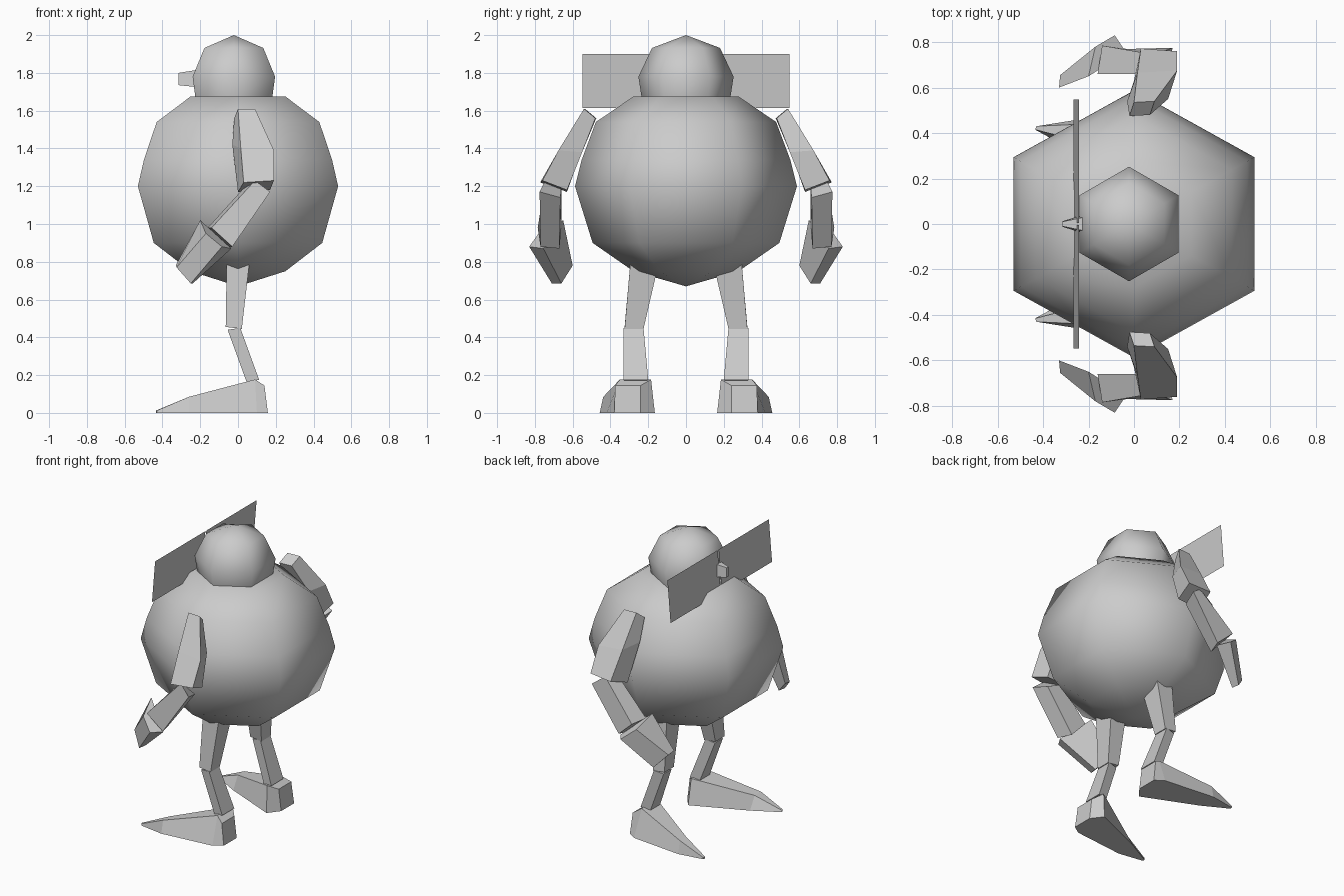
import bpy, bmesh, math

grey = bpy.data.materials.new("plain grey")
grey.diffuse_color = (0.6, 0.6, 0.6, 1)


def finish(name, bm, smooth=False):
    bmesh.ops.recalc_face_normals(bm, faces=bm.faces)
    for f in bm.faces:
        f.smooth = smooth
    me = bpy.data.meshes.new(name)
    bm.to_mesh(me)
    bm.free()
    me.materials.append(grey)
    ob = bpy.data.objects.new(name, me)
    bpy.context.collection.objects.link(ob)
    return ob


def loft(name, rings, side=1):
    """Skin a list of equal-length rings and cap both ends; side flips y."""
    bm = bmesh.new()
    loops = [[bm.verts.new((x, y * side, z)) for x, y, z in r] for r in rings]
    n = len(loops[0])
    for a, b in zip(loops, loops[1:]):
        for i in range(n):
            j = (i + 1) % n
            bm.faces.new((a[i], a[j], b[j], b[i]))
    bm.faces.new(loops[0])
    bm.faces.new(loops[-1])
    return finish(name, bm)


def hex_ball(name, cx, rows, sy=1.0):
    """Six-sided smooth ball from (radius, z) rows; radius 0 is a pole."""
    bm = bmesh.new()
    loops = []
    for r, z in rows:
        if r == 0:
            v = bm.verts.new((cx, 0, z))
            loops.append([v] * 6)
        else:
            angs = [math.radians(30 + 60 * k) for k in range(6)]
            loops.append([bm.verts.new((cx + r * math.cos(a), sy * r * math.sin(a), z))
                          for a in angs])
    for a, b in zip(loops, loops[1:]):
        for i in range(6):
            j = (i + 1) % 6
            bm.faces.new(list(dict.fromkeys((a[i], a[j], b[j], b[i]))))
    return finish(name, bm, smooth=True)


# round body and head
hex_ball("body", 0, [(0, .67), (.29, .75), (.515, .9), (.612, 1.2), (.575, 1.34),
                     (.497, 1.54), (.29, 1.675), (0, 1.675)], sy=.96)
hex_ball("head", -.022, [(.235, 1.67), (.252, 1.78), (.18, 1.932), (0, 2.0)])

# small nose
loft("nose", [[(-.22, -.042, 1.725), (-.22, .042, 1.725), (-.22, .03, 1.815), (-.22, -.03, 1.815)],
              [(-.315, -.012, 1.735), (-.315, .012, 1.735), (-.315, .01, 1.8), (-.315, -.01, 1.8)]])

for side, tag in ((-1, "left"), (1, "right")):
    # thin flat whisker panel, leaning slightly
    bm = bmesh.new()
    bm.faces.new([bm.verts.new((x, side * y, z)) for x, y, z in (
        (-.267, .005, 1.615), (-.267, .548, 1.615), (-.243, .548, 1.9), (-.243, .005, 1.9))])
    finish(tag + "_whisker_panel", bm)

    # arm: upper arm, forearm, hand
    loft(tag + "_upper_arm", [
        [(.09, .54, 1.61), (0, .535, 1.61), (-.02, .475, 1.56), (.07, .48, 1.56)],
        [(.19, .675, 1.39), (.015, .665, 1.4), (-.03, .54, 1.42), (.15, .55, 1.38)],
        [(.19, .76, 1.23), (.03, .772, 1.22), (0, .63, 1.17), (.17, .63, 1.18)]], side)
    loft(tag + "_forearm", [
        [(.03, .66, 1.19), (.09, .745, 1.23), (.17, .775, 1.17), (.14, .665, 1.14)],
        [(-.16, .66, .98), (-.14, .785, .98), (-.03, .77, .88), (-.06, .67, .87)]], side)
    loft(tag + "_hand", [
        [(-.2, .65, 1.02), (-.17, .78, .95), (-.085, .83, .88), (-.035, .755, .87)],
        [(-.33, .6, .78), (-.325, .655, .77), (-.25, .71, .685), (-.24, .66, .685)]], side)

    # leg: thigh, shin, foot
    loft(tag + "_thigh", [
        [(-.06, .145, .79), (.06, .145, .79), (.06, .295, .79), (-.06, .295, .79)],
        [(-.065, .225, .455), (.02, .225, .445), (.02, .325, .445), (-.065, .325, .455)]], side)
    loft(tag + "_shin", [
        [(-.055, .235, .44), (.012, .225, .45), (.012, .33, .45), (-.055, .32, .44)],
        [(.045, .215, .165), (.112, .2, .175), (.112, .33, .175), (.045, .32, .165)]], side)
    loft(tag + "_foot", [
        [(.158, .24, 0), (.158, .38, 0), (.14, .375, .145), (.14, .24, .145)],
        [(.1, .165, 0), (.1, .42, 0), (.09, .35, .177), (.09, .185, .177)],
        [(-.26, .32, 0), (-.26, .457, 0), (-.26, .438, .085), (-.26, .37, .085)],
        [(-.435, .415, 0), (-.43, .43, 0), (-.43, .43, .012), (-.435, .415, .012)]], side)
